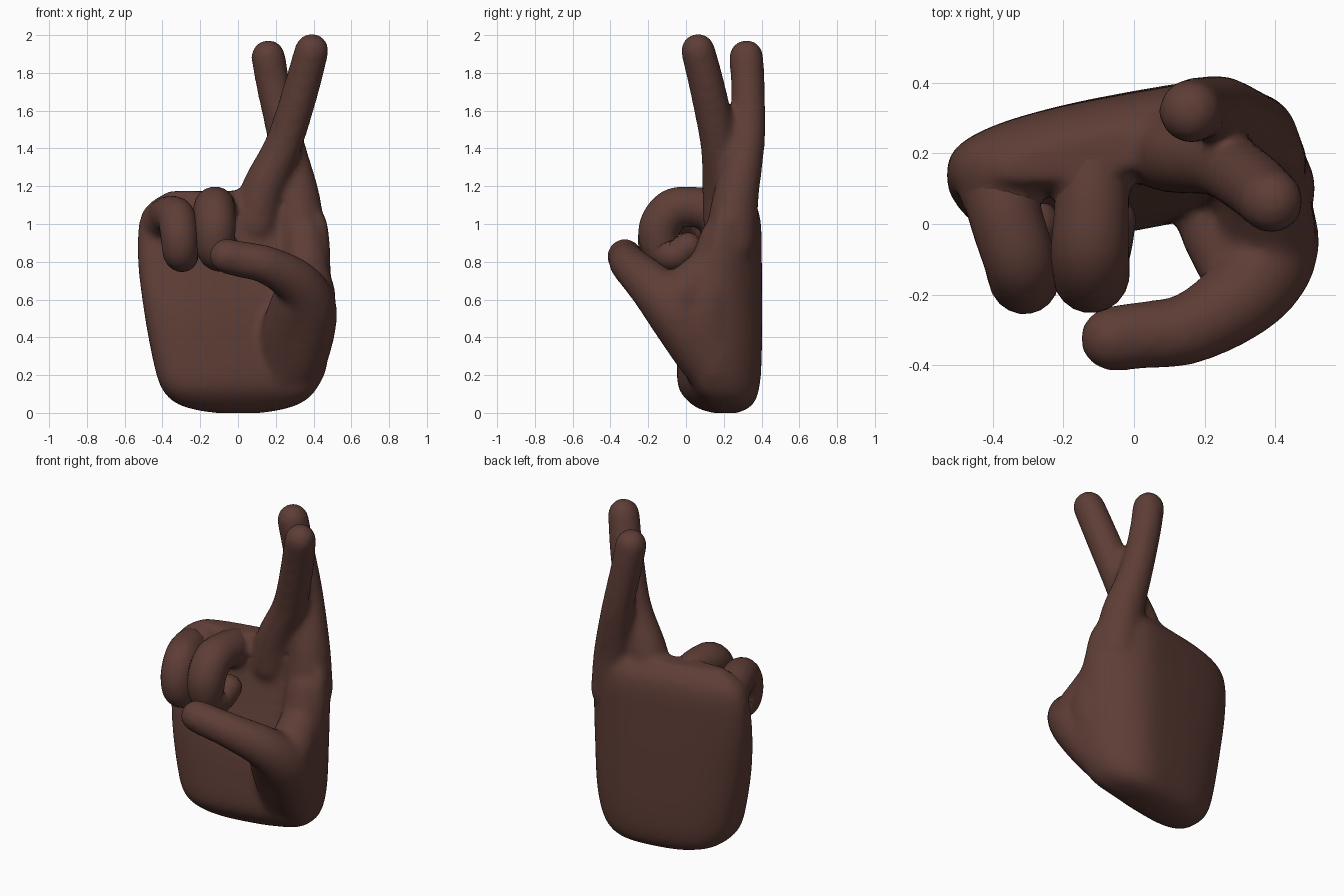
import bpy, bmesh
from math import sin, cos, pi, copysign
from mathutils import Vector

cube = bpy.data.objects.get("Cube")
if cube:
    bpy.data.objects.remove(cube, do_unlink=True)

COLOUR = (0.112, 0.047, 0.037, 1)
skin = bpy.data.materials.new("dark_brown_skin")
skin.use_nodes = True
skin.diffuse_color = COLOUR
bsdf = skin.node_tree.nodes["Principled BSDF"]
bsdf.inputs["Base Color"].default_value = COLOUR
bsdf.inputs["Roughness"].default_value = 0.7


def loft(bm, rings):
    """Skin a closed shell over a list of equal point loops."""
    loops = [[bm.verts.new(p) for p in ring] for ring in rings]
    n = len(loops[0])
    for a, b in zip(loops, loops[1:]):
        for i in range(n):
            j = (i + 1) % n
            bm.faces.new((a[i], a[j], b[j], b[i]))
    bm.faces.new(loops[0][::-1])
    bm.faces.new(loops[-1])


def spline(points, steps=8):
    """Sample a smooth path through tuples of any length."""
    pts = [Vector(p) for p in points]
    pts = [2 * pts[0] - pts[1]] + pts + [2 * pts[-1] - pts[-2]]
    out = []
    for a, b, c, d in zip(pts, pts[1:], pts[2:], pts[3:]):
        for s in range(steps):
            t = s / steps
            out.append(b + (c - a) * (t / 2) + (2 * a - 5 * b + 4 * c - d) * (t * t / 2)
                       + (3 * b - a - 3 * c + d) * (t ** 3 / 2))
    return out + [pts[-2]]


def finger(bm, points, sides=20):
    """Round-ended tube through (x, y, z, radius) points."""
    path = [(s.xyz, s.w) for s in spline(points)]
    last = len(path) - 1
    tans = [(path[min(i + 1, last)][0] - path[max(i - 1, 0)][0]).normalized()
            for i in range(last + 1)]
    # hemispherical ends
    caps = [pi / 2 * k / 6 for k in range(1, 6)]
    c0, r0 = path[0]
    c1, r1 = path[-1]
    head = [(c0 - tans[0] * r0 * sin(a), r0 * cos(a), tans[0]) for a in reversed(caps)]
    tail = [(c1 + tans[-1] * r1 * sin(a), r1 * cos(a), tans[-1]) for a in caps]
    body = [(c, r, t) for (c, r), t in zip(path, tans)]
    u, prev, rings = tans[0].orthogonal().normalized(), tans[0], []
    for c, r, t in head + body + tail:
        u = prev.rotation_difference(t) @ u
        v, prev = t.cross(u), t
        rings.append([c + r * (u * cos(2 * pi * i / sides) + v * sin(2 * pi * i / sides))
                      for i in range(sides)])
    loft(bm, rings)


def palm(bm, sections, sides=48):
    """Slanted slab, curling forward on the thumb side,
    from (z, left x, right x, half depth, y shift)."""
    rings = []
    for z, xl, xr, depth, shift in spline(sections, 4):
        ring = []
        for i in range(sides):
            a = 2 * pi * i / sides
            ex = copysign(abs(cos(a)) ** 0.7, cos(a))
            ey = copysign(abs(sin(a)) ** 0.7, sin(a))
            x = (xl + xr) / 2 + (xr - xl) / 2 * ex
            curl = 1.3 * max(0, x - 0.15) ** 2
            ring.append((x, 0.2 + 0.18 * x - curl + shift + depth * ey, z))
        rings.append(ring)
    loft(bm, rings)


def make(name, bm, fuse=False):
    bmesh.ops.recalc_face_normals(bm, faces=bm.faces)
    mesh = bpy.data.meshes.new(name)
    bm.to_mesh(mesh)
    bm.free()
    for p in mesh.polygons:
        p.use_smooth = True
    mesh.materials.append(skin)
    ob = bpy.data.objects.new(name, mesh)
    bpy.context.collection.objects.link(ob)
    if fuse:
        # fuse the overlapping shells into one soft skin
        rm = ob.modifiers.new("fuse", 'REMESH')
        rm.mode = 'VOXEL'
        rm.voxel_size = 0.018
        rm.use_smooth_shade = True
        sm = ob.modifiers.new("soften", 'SMOOTH')
        sm.factor = 0.5
        sm.iterations = 14


# Palm with the crossed fingers and thumb growing out of it
bm = bmesh.new()
palm(bm, [
    (-0.002, -0.1, 0.1, 0.05, 0.01),
    (0.015, -0.22, 0.22, 0.1, 0.0),
    (0.055, -0.335, 0.34, 0.15, -0.01),
    (0.14, -0.41, 0.425, 0.19, -0.025),
    (0.3, -0.455, 0.475, 0.195, -0.02),
    (0.55, -0.5, 0.49, 0.182, -0.005),
    (0.8, -0.53, 0.49, 0.15, 0.025),
    (1.0, -0.525, 0.475, 0.125, 0.045),
    (1.1, -0.48, 0.42, 0.105, 0.04),
    (1.175, -0.37, 0.32, 0.06, 0.02)])
# index finger, behind
finger(bm, [(0.33, 0.235, 0.9, 0.14), (0.31, 0.265, 1.15, 0.122),
            (0.25, 0.325, 1.45, 0.095), (0.19, 0.327, 1.72, 0.091),
            (0.16, 0.32, 1.885, 0.092)])
# middle finger, crossing in front
finger(bm, [(0.09, 0.21, 1.0, 0.12), (0.13, 0.2, 1.18, 0.115),
            (0.24, 0.175, 1.42, 0.1), (0.33, 0.118, 1.7, 0.096),
            (0.39, 0.064, 1.918, 0.092)])
# thumb with its fleshy base
finger(bm, [(0.3, 0.17, 0.17, 0.12), (0.34, 0.08, 0.32, 0.145),
            (0.375, -0.065, 0.54, 0.15), (0.32, -0.19, 0.68, 0.125),
            (0.16, -0.295, 0.78, 0.103), (0.02, -0.315, 0.812, 0.097),
            (-0.06, -0.325, 0.83, 0.094)])
# mound inside the thumb
finger(bm, [(0.23, 0.13, 0.2, 0.12), (0.25, 0.015, 0.42, 0.13), (0.3, -0.105, 0.59, 0.125)])
# web between thumb and index finger
finger(bm, [(0.33, 0.14, 0.25, 0.14), (0.36, 0.1, 0.55, 0.155),
            (0.36, 0.14, 0.75, 0.13), (0.35, 0.19, 0.92, 0.12)])
finger(bm, [(0.36, 0.16, 0.8, 0.11), (0.38, -0.02, 0.62, 0.14)])
# knuckles of the two curled fingers
finger(bm, [(-0.13, 0.21, 1.05, 0.115), (-0.115, 0.04, 1.09, 0.105)])
finger(bm, [(-0.4, 0.13, 1.01, 0.11), (-0.36, 0.01, 1.045, 0.102)])
make("hand", bm, fuse=True)

# Curled fingers, each bending over and back to the palm
curled = {
    "ring_finger": [(-0.12, 0.18, 1.07, 0.105), (-0.12, 0.05, 1.09, 0.106),
                    (-0.125, -0.07, 1.075, 0.111), (-0.122, -0.14, 0.98, 0.11),
                    (-0.12, -0.13, 0.87, 0.1), (-0.09, -0.06, 0.835, 0.085),
                    (-0.07, 0.01, 0.88, 0.075)],
    "little_finger": [(-0.39, 0.13, 1.02, 0.108), (-0.36, 0.01, 1.045, 0.104),
                      (-0.325, -0.1, 1.03, 0.102), (-0.312, -0.155, 0.94, 0.099),
                      (-0.305, -0.14, 0.85, 0.093), (-0.29, -0.06, 0.83, 0.08),
                      (-0.28, 0.0, 0.87, 0.07)],
}
for name, path in curled.items():
    bm = bmesh.new()
    finger(bm, path)
    make(name, bm)
